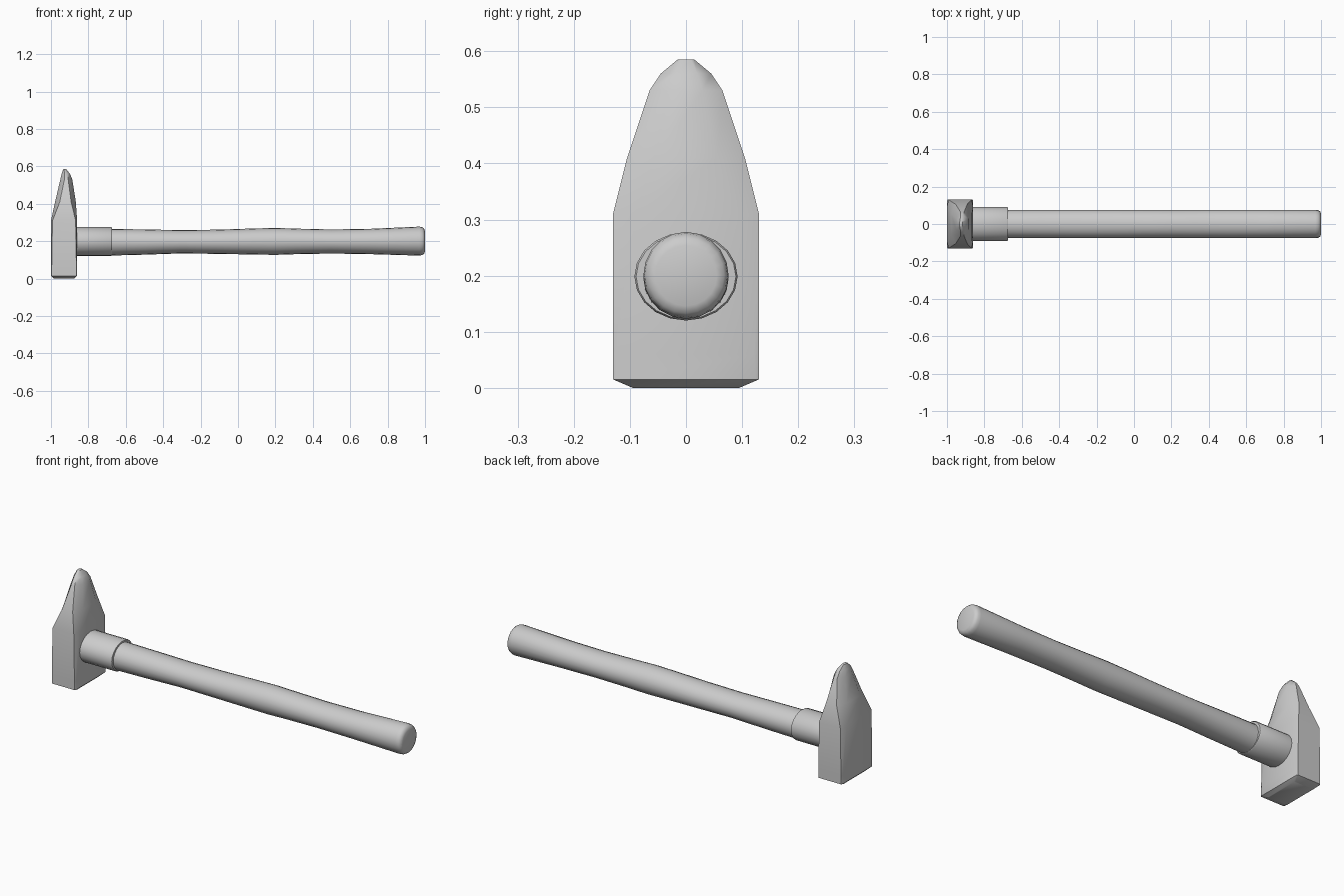
import bpy, bmesh, math

if "Cube" in bpy.data.objects:
    bpy.data.objects.remove(bpy.data.objects["Cube"])


def loft(name, rings, angle):
    """Skin equal-sized rings of points into a closed solid."""
    bm = bmesh.new()
    vs = [[bm.verts.new(p) for p in r] for r in rings]
    n = len(vs[0])
    for a, b in zip(vs, vs[1:]):
        for i in range(n):
            j = (i + 1) % n
            bm.faces.new((a[i], a[j], b[j], b[i]))
    bm.faces.new(vs[0])
    bm.faces.new(vs[-1])
    bmesh.ops.recalc_face_normals(bm, faces=bm.faces)
    me = bpy.data.meshes.new(name)
    bm.to_mesh(me)
    bm.free()
    ob = bpy.data.objects.new(name, me)
    bpy.context.collection.objects.link(ob)
    bpy.context.view_layer.objects.active = ob
    ob.select_set(True)
    bpy.ops.object.shade_smooth_by_angle(angle=math.radians(angle))
    ob.select_set(False)
    return ob


def block_ring(z, x0, x1, hy, cx, cy):
    """Rectangle with cut corners at height z."""
    return [(x0 + cx, -hy, z), (x1 - cx, -hy, z), (x1, -hy + cy, z), (x1, hy - cy, z),
            (x1 - cx, hy, z), (x0 + cx, hy, z), (x0, hy - cy, z), (x0, -hy + cy, z)]


def oval_ring(x, ry, z0, z1, n=20):
    """Upright oval around the handle axis."""
    zc, rz = (z0 + z1) / 2, (z1 - z0) / 2
    return [(x, ry * math.cos(2 * math.pi * i / n), zc + rz * math.sin(2 * math.pi * i / n))
            for i in range(n)]


# Head: square striking face below, tapering to a rounded peen on top
head = [(0.0, -0.985, -0.875, 0.095, 0.005, 0.006), (0.015, -1.0, -0.86, 0.13, 0.004, 0.006),
        (0.06, -1.0, -0.86, 0.13, 0.004, 0.008), (0.31, -1.0, -0.86, 0.13, 0.008, 0.04),
        (0.41, -0.978, -0.867, 0.105, 0.025, 0.05), (0.53, -0.95, -0.886, 0.065, 0.022, 0.035),
        (0.56, -0.943, -0.898, 0.045, 0.015, 0.025), (0.585, -0.934, -0.918, 0.015, 0.004, 0.006)]
loft("hammer_head", [block_ring(*s) for s in head], 40)

# Collar between head and handle
collar = [(-0.88, 0.092, 0.12, 0.277), (-0.68, 0.092, 0.12, 0.277), (-0.675, 0.089, 0.123, 0.274)]
loft("collar", [oval_ring(*s) for s in collar], 40)

# Handle: gently waved grip with a rounded butt
handle = [(-0.70, 0.076, 0.123, 0.266), (-0.5, 0.076, 0.128, 0.263), (-0.3, 0.076, 0.135, 0.259),
          (-0.1, 0.076, 0.132, 0.262), (0.08, 0.076, 0.129, 0.268), (0.2, 0.076, 0.127, 0.271),
          (0.32, 0.076, 0.131, 0.267), (0.5, 0.076, 0.134, 0.263), (0.7, 0.076, 0.131, 0.266),
          (0.97, 0.076, 0.123, 0.278), (0.985, 0.074, 0.126, 0.275),
          (0.995, 0.068, 0.133, 0.267), (1.0, 0.055, 0.146, 0.254)]
loft("handle", [oval_ring(*s) for s in handle], 50)
